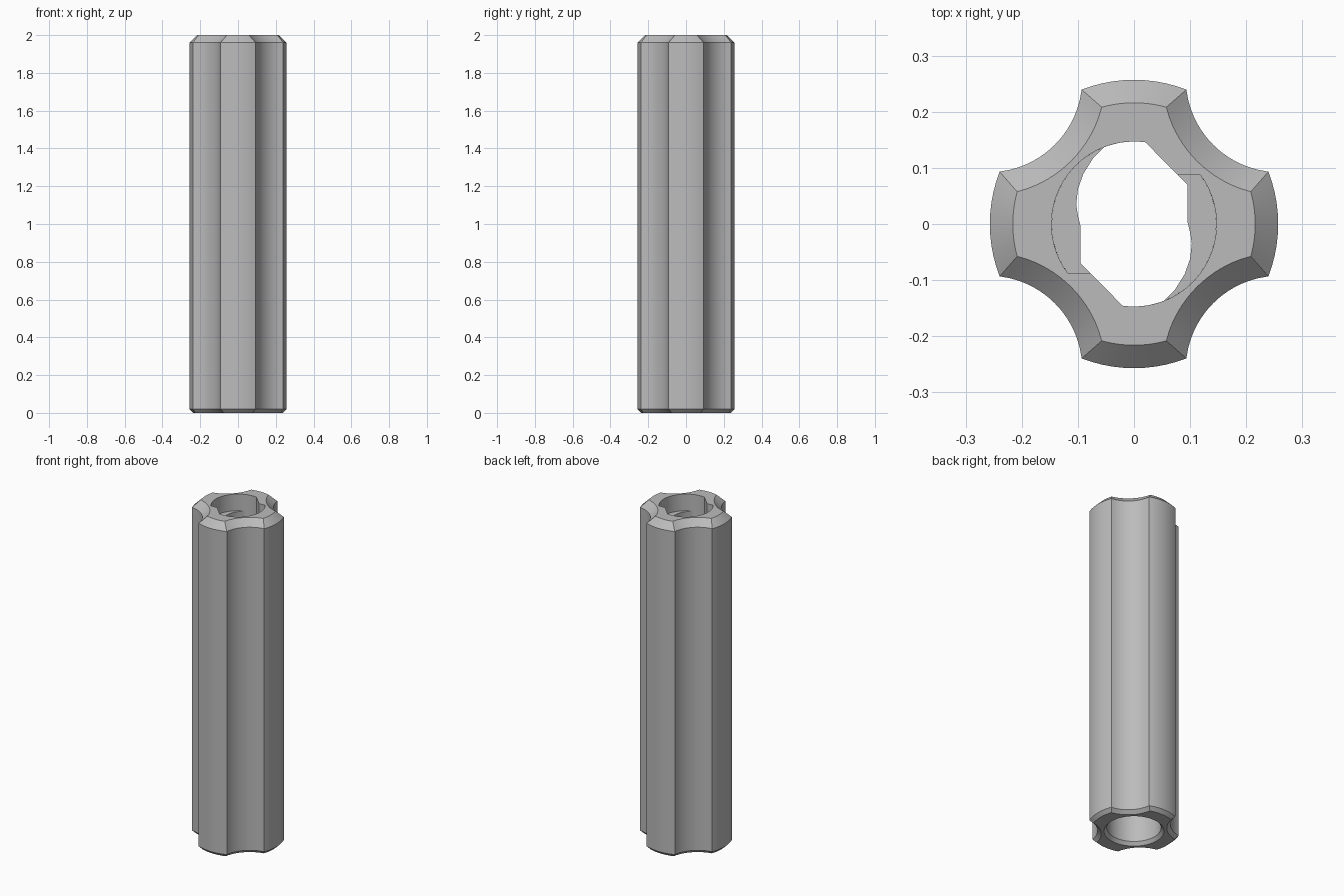
import bpy, bmesh
from math import sin, cos, acos, sqrt, pi, radians, hypot

cube = bpy.data.objects.get("Cube")
if cube:
    bpy.data.objects.remove(cube, do_unlink=True)

metal = bpy.data.materials.new("plain_grey")
metal.use_nodes = True
GREY = (0.5, 0.5, 0.5, 1)
metal.diffuse_color = GREY
metal.node_tree.nodes["Principled BSDF"].inputs["Base Color"].default_value = GREY

BORE = 0.147
HEIGHT = 2.0
LEDGE_TOP, LEDGE_BOTTOM = 1.9, 1.8


def finish(bm, name):
    bmesh.ops.recalc_face_normals(bm, faces=bm.faces)
    mesh = bpy.data.meshes.new(name)
    bm.to_mesh(mesh)
    bm.free()
    mesh.materials.append(metal)
    obj = bpy.data.objects.new(name, mesh)
    bpy.context.collection.objects.link(obj)
    bpy.ops.object.select_all(action='DESELECT')
    obj.select_set(True)
    bpy.context.view_layer.objects.active = obj
    bpy.ops.object.shade_smooth_by_angle(angle=radians(25))
    return obj


def outline(inset):
    """Four round lobes with a concave flute on each diagonal."""
    big, flute, dist = 0.257 - inset, 0.168 + inset, hypot(0.26, 0.26)
    half = acos((dist**2 + big**2 - flute**2) / (2 * dist * big))
    lobe = pi / 4 - half
    points = []
    for quarter in range(4):
        base = quarter * pi / 2
        for i in range(10):
            a = base - lobe + 2 * lobe * i / 10
            points.append((big * cos(a), big * sin(a)))
        for i in range(20):
            off = -half + 2 * half * i / 20
            along = dist * cos(off)
            r = along - sqrt(max(0, along**2 - dist**2 + flute**2))
            a = base + pi / 4 + off
            points.append((r * cos(a), r * sin(a)))
    return points


def circle(radius, guide):
    return [(radius * x / hypot(x, y), radius * y / hypot(x, y)) for x, y in guide]


# Fluted tube: closed loop of rings, up the outside and down the bore
lower, full, upper = outline(0.02), outline(0), outline(0.041)
sections = [(lower, 0), (full, 0.02), (full, HEIGHT - 0.04), (upper, HEIGHT),
            (circle(BORE, upper), HEIGHT), (circle(BORE, lower), 0.02),
            (circle(0.163, lower), 0)]
bm = bmesh.new()
rings = [[bm.verts.new((x, y, z)) for x, y in ring] for ring, z in sections]
for k, ring in enumerate(rings):
    following = rings[(k + 1) % len(rings)]
    for i in range(len(ring)):
        j = (i + 1) % len(ring)
        bm.faces.new((ring[i], ring[j], following[j], following[i]))
finish(bm, "fluted_tube")


def bore_insert(name, inner, start, end, z0, z1, sign):
    """Prism between an inner edge and the bore wall."""
    steps = 24
    arc = [radians(start + (end - start) * i / steps) for i in range(steps + 1)]
    points = inner + [(BORE * cos(a), BORE * sin(a)) for a in arc]
    bm = bmesh.new()
    face = bm.faces.new([bm.verts.new((sign * x, sign * y, z0)) for x, y in points])
    top = bmesh.ops.extrude_face_region(bm, geom=[face], use_keep_orig=True)["geom"]
    bmesh.ops.translate(bm, vec=(0, 0, z1 - z0),
                        verts=[v for v in top if isinstance(v, bmesh.types.BMVert)])
    finish(bm, name)


# Bayonet ledges and stops, repeated by half a turn
ledge_edge = [(-0.073, 0.117), (-0.09, 0.09), (-0.1, 0.062), (-0.103, 0.035),
              (-0.1, 0.015), (-0.095, -0.005), (-0.095, -0.07)]
stop_edge = [(-0.118, -0.087), (-0.078, -0.087)]
for side, sign in (("left", -1), ("right", 1)):
    bore_insert(side + "_bayonet_ledge", ledge_edge, 262, 111,
                LEDGE_BOTTOM, LEDGE_TOP, sign)
    bore_insert(side + "_bayonet_stop", stop_edge, 262, 216.5,
                LEDGE_TOP, HEIGHT, sign)
